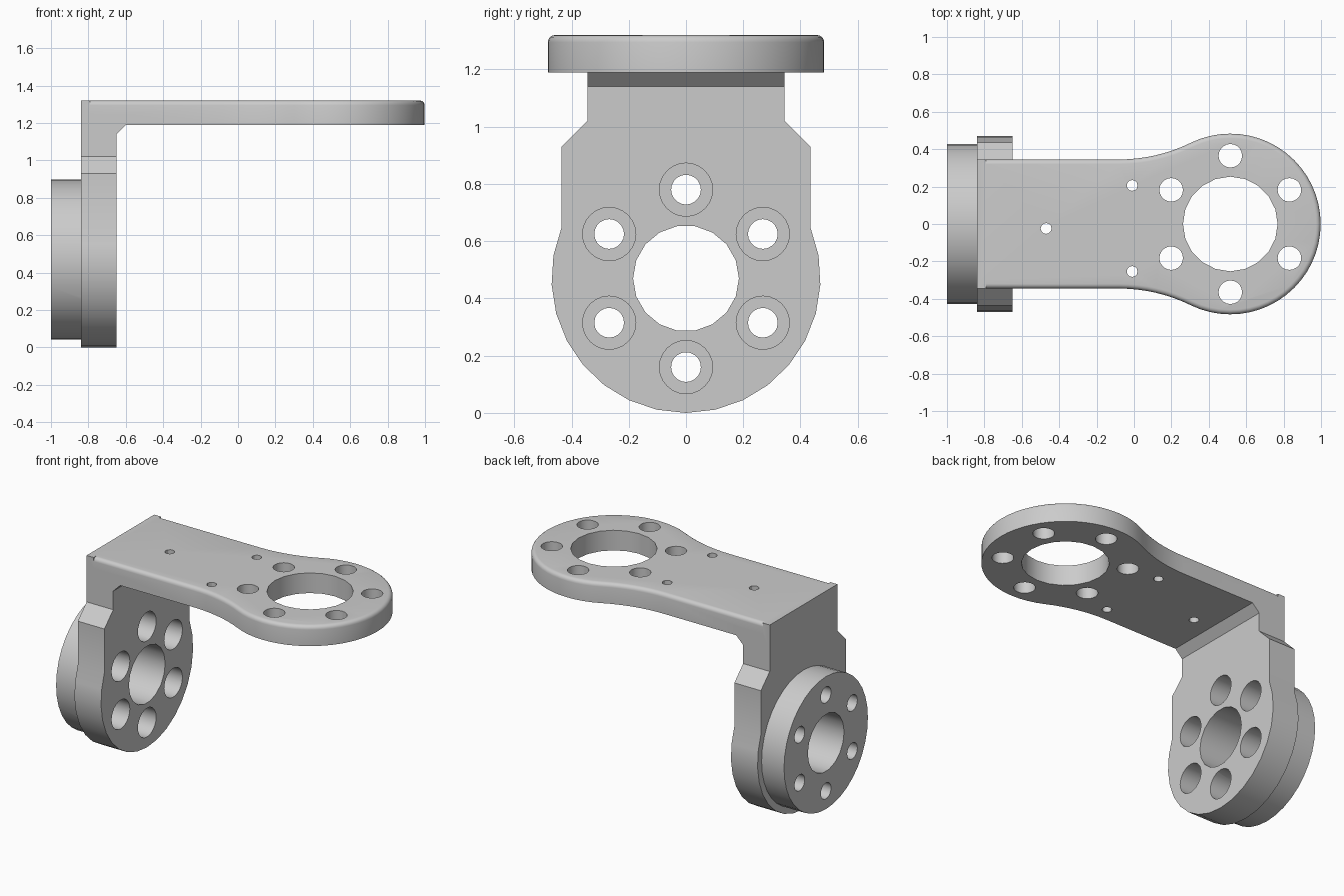
import bpy, bmesh, math
from math import sin, cos, pi, radians

if "Cube" in bpy.data.objects:
    bpy.data.objects.remove(bpy.data.objects["Cube"])

grey = bpy.data.materials.new("plain grey")
grey.diffuse_color = (0.6, 0.6, 0.6, 1)
grey.use_nodes = True
grey.node_tree.nodes["Principled BSDF"].inputs["Base Color"].default_value = grey.diffuse_color

W = 0.345          # half width of the arm
TOP, UNDER = 1.32, 1.19
HUB_Z = 0.47       # centre height of the upright flange
RING_X = 0.515     # centre of the arm's end ring


def arc(cx, cy, r, a0, a1, n):
    """Points on an arc from a0 to a1 degrees, both ends included."""
    return [(cx + r * cos(radians(a0 + (a1 - a0) * i / n)),
             cy + r * sin(radians(a0 + (a1 - a0) * i / n))) for i in range(n + 1)]


def circle(cx, cy, r, n):
    return arc(cx, cy, r, 0, 360, n)[:-1]


def prism(name, pts, axis, a, b, round_top=0.0):
    """Extrude a 2D outline along an axis from a to b."""
    place = {"x": lambda u, v, w: (w, u, v),
             "y": lambda u, v, w: (u, w, v),
             "z": lambda u, v, w: (u, v, w)}[axis]
    bm = bmesh.new()
    lo = [bm.verts.new(place(u, v, a)) for u, v in pts]
    hi = [bm.verts.new(place(u, v, b)) for u, v in pts]
    bm.faces.new(lo)
    top = bm.faces.new(hi)
    n = len(pts)
    for i in range(n):
        j = (i + 1) % n
        bm.faces.new((lo[i], lo[j], hi[j], hi[i]))
    bmesh.ops.recalc_face_normals(bm, faces=bm.faces[:])
    if round_top:
        # round the upper rim, leaving the straight back edge sharp
        x0 = min(u for u, v in pts)
        rim = [e for e in top.edges if any(v.co.x > x0 + 1e-4 for v in e.verts)]
        bmesh.ops.bevel(bm, geom=rim, offset=round_top, offset_type='OFFSET',
                        segments=4, profile=0.5, affect='EDGES')
    me = bpy.data.meshes.new(name)
    bm.to_mesh(me)
    bm.free()
    me.materials.append(grey)
    ob = bpy.data.objects.new(name, me)
    bpy.context.collection.objects.link(ob)
    return ob


def combine(body, other, operation):
    """Apply an exact boolean and remove the helper."""
    other.hide_render = True
    mod = body.modifiers.new("join", 'BOOLEAN')
    mod.operation, mod.solver, mod.object = operation, 'EXACT', other
    bpy.context.view_layer.objects.active = body
    bpy.ops.object.modifier_apply(modifier=mod.name)
    bpy.data.objects.remove(other)


# Upright flange: rounded bottom, straight sides, chamfered shoulders
a0 = math.degrees(math.acos(0.435 / 0.47))
outline = arc(0, HUB_Z, 0.47, a0, -180 - a0, 18)
outline += [(-0.435, 0.93), (-W, 1.02), (-W, 1.12), (W, 1.12), (W, 1.02), (0.435, 0.93)]
bracket = prism("bracket", outline, "x", -0.84, -0.65)

# Round boss on the outer face of the flange
boss = prism("boss", circle(0, HUB_Z, 0.428, 36), "x", -1.0, -0.8)
combine(bracket, boss, 'UNION')

# Corner block with a small inner chamfer
corner = prism("corner", [(-0.84, 1.08), (-0.65, 1.08), (-0.65, 1.14), (-0.6, UNDER),
                          (-0.6, 1.25), (-0.79, 1.25), (-0.79, TOP), (-0.84, TOP)],
               "y", -W, W)
combine(bracket, corner, 'UNION')

# Arm: straight strip flowing through concave fillets into the end ring
R, x_f = 0.483, -0.08
dx = RING_X - x_f
r_f = (dx * dx + W * W - R * R) / (2 * (R - W))
t = math.degrees(math.atan2(W + r_f, dx))        # tangent direction
fillet = arc(x_f, W + r_f, r_f, -90, -t, 8)      # upper side, left to right
ring = arc(RING_X, 0, R, 180 - t, -180 + t, 36)
side = [(-0.82, W)] + fillet
strip = side + ring[1:-1] + [(x, -y) for x, y in reversed(side)]
arm = prism("arm", strip, "z", UNDER, TOP, round_top=0.025)
combine(bracket, arm, 'UNION')


def drill(axis, u, v, r, n, a, b):
    combine(bracket, prism("cutter", circle(u, v, r, n), axis, a, b), 'DIFFERENCE')


# Centre bores
drill("x", 0, HUB_Z, 0.185, 18, -1.1, -0.5)
drill("z", RING_X, 0, 0.253, 20, 1.1, 1.4)

# Bolt circles: counterbored on the flange, plain on the ring
for k in range(6):
    a = radians(30 + 60 * k)
    y, z = 0.31 * cos(a), HUB_Z + 0.31 * sin(a)
    drill("x", y, z, 0.052, 20, -1.1, -0.5)
    drill("x", y, z, 0.093, 24, -0.775, -0.5)
    drill("z", RING_X + 0.365 * cos(a), 0.365 * sin(a), 0.063, 20, 1.1, 1.4)

# Three small holes in the strip
for x, y in ((-0.47, -0.024), (-0.01, 0.206), (-0.01, -0.254)):
    drill("z", x, y, 0.029, 12, 1.1, 1.4)

bpy.ops.object.select_all(action='DESELECT')
bracket.select_set(True)
bpy.context.view_layer.objects.active = bracket
bpy.ops.object.shade_smooth_by_angle(angle=radians(30))
